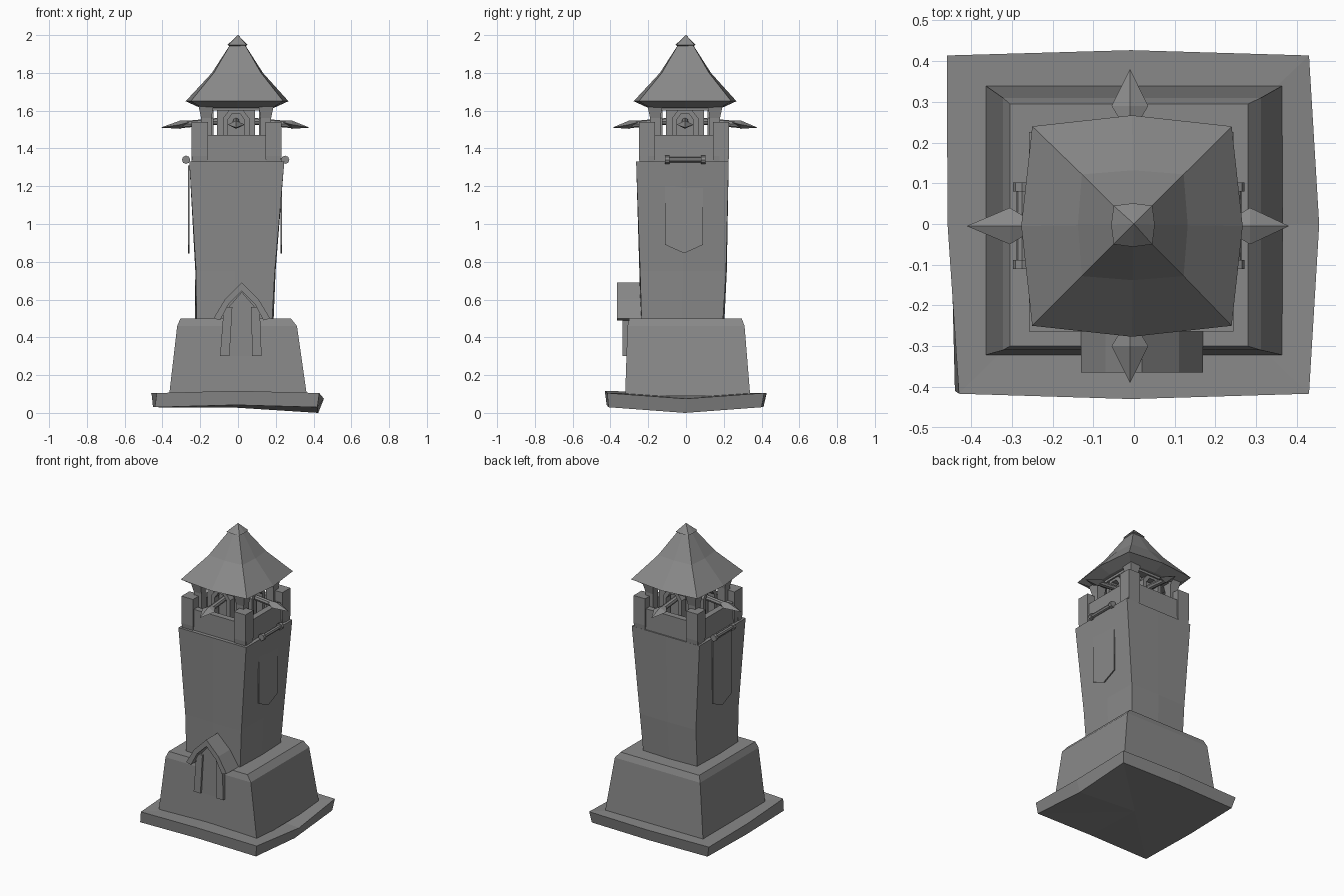
import bpy
import bmesh
from math import pi
from mathutils import Matrix, Vector

cube = bpy.data.objects.get("Cube")
if cube:
    bpy.data.objects.remove(cube, do_unlink=True)

stone = bpy.data.materials.new("grey_stone")
GREY = (0.25, 0.25, 0.25, 1)
stone.diffuse_color = GREY
stone.use_nodes = True
stone.node_tree.nodes["Principled BSDF"].inputs["Base Color"].default_value = GREY


def finish(name, bm, matrix=None):
    if matrix:
        bm.transform(matrix)
    bmesh.ops.recalc_face_normals(bm, faces=bm.faces)
    mesh = bpy.data.meshes.new(name)
    bm.to_mesh(mesh)
    bm.free()
    mesh.materials.append(stone)
    obj = bpy.data.objects.new(name, mesh)
    bpy.context.collection.objects.link(obj)
    return obj


def ring(z, x0, x1, y0, y1, bulge=0.0):
    """Eight points round a rectangle, the side middles pushed outward."""
    xm, ym = (x0 + x1) / 2, (y0 + y1) / 2
    return [Vector(p) for p in (
        (x0, y0, z), (xm, y0 - bulge, z), (x1, y0, z), (x1 + bulge, ym, z),
        (x1, y1, z), (xm, y1 + bulge, z), (x0, y1, z), (x0 - bulge, ym, z))]


def loft(name, rings, matrix=None):
    """Skin a stack of rings and close both ends with fans."""
    bm = bmesh.new()
    rows = [[bm.verts.new(p) for p in r] for r in rings]
    n = len(rows[0])
    for a, b in zip(rows, rows[1:]):
        for i in range(n):
            j = (i + 1) % n
            bm.faces.new((a[i], a[j], b[j], b[i]))
    for row in (rows[0], rows[-1]):
        centre = bm.verts.new(sum((v.co for v in row), Vector()) / n)
        for i in range(n):
            bm.faces.new((row[i], row[(i + 1) % n], centre))
    bmesh.ops.remove_doubles(bm, verts=bm.verts, dist=0.0005)
    return finish(name, bm, matrix)


def box(name, x0, x1, y0, y1, z0, z1, matrix=None):
    return loft(name, [ring(z0, x0, x1, y0, y1), ring(z1, x0, x1, y0, y1)], matrix)


def prism(name, outline, y0, y1, matrix=None):
    """Extrude an outline in x and z along y."""
    bm = bmesh.new()
    face = bm.faces.new([bm.verts.new((x, y0, z)) for x, z in outline])
    out = bmesh.ops.extrude_face_region(bm, geom=[face])["geom"]
    verts = [v for v in out if isinstance(v, bmesh.types.BMVert)]
    bmesh.ops.translate(bm, verts=verts, vec=(0, y1 - y0, 0))
    return finish(name, bm, matrix)


def rod(name, a, b, r0, r1, sides=8):
    a, b = Vector(a), Vector(b)
    bm = bmesh.new()
    bmesh.ops.create_cone(bm, cap_ends=True, segments=sides, radius1=r0,
                          radius2=r1, depth=(b - a).length)
    turn = Vector((0, 0, 1)).rotation_difference(b - a).to_matrix().to_4x4()
    return finish(name, bm, Matrix.Translation((a + b) / 2) @ turn)


# Uneven ground slab
low = ring(0.03, -0.44, 0.42, -0.41, 0.40, 0.01)
top = ring(0.105, -0.445, 0.43, -0.417, 0.414, 0.013)
for r, drop in ((low, 0.03), (top, 0.03)):
    r[1].z += 0.012
    r[3].z -= drop
    r[3].x += 0.012
top[6].x = -0.46
top[0].x = -0.43
low[3].x = 0.425
loft("ground_slab", [low, top])

# Plinth with a chamfered top
loft("plinth", [
    ring(0.09, -0.365, 0.365, -0.322, 0.34),
    ring(0.46, -0.322, 0.312, -0.31, 0.31),
    ring(0.50, -0.305, 0.28, -0.30, 0.295)])

# Flaring tower shaft
loft("tower_shaft", [
    ring(0.48, -0.22, 0.18, -0.235, 0.195, 0.008),
    ring(0.75, -0.222, 0.195, -0.243, 0.212, 0.004),
    ring(1.33, -0.258, 0.245, -0.264, 0.226)])

# Parapet walls and corner merlons
X0, X1, Y0, Y1, T = -0.245, 0.23, -0.25, 0.228, 0.085
for name, x0, x1, y0, y1 in (
        ("front", X0, X1, Y0 + 0.01, Y0 + 0.05), ("back", X0, X1, Y1 - 0.05, Y1 - 0.01),
        ("left", X1 - 0.05, X1 - 0.01, Y0 + 0.02, Y1 - 0.02),
        ("right", X0 + 0.01, X0 + 0.05, Y0 + 0.02, Y1 - 0.02)):
    box(name + "_parapet", x0, x1, y0, y1, 1.32, 1.47)
for side, x in (("right", X0), ("left", X1 - T)):
    for end, y in (("front", Y0), ("back", Y1 - T)):
        loft(f"{end}_{side}_merlon", [
            ring(1.32, x + 0.004, x + T - 0.004, y + 0.004, y + T - 0.004),
            ring(1.36, x, x + T, y, y + T), ring(1.54, x, x + T, y, y + T)])

# Lookout room: corner posts, window arches and spears on each side
MID = Matrix.Translation((-0.01, -0.005, 0))
arch = [(-0.07, 1.33), (-0.07, 1.56), (-0.035, 1.605), (0.035, 1.605), (0.07, 1.56),
        (0.07, 1.33), (0.045, 1.33), (0.045, 1.55), (0.02, 1.585), (-0.02, 1.585),
        (-0.045, 1.55), (-0.045, 1.33)]
box("lookout_core", -0.10, 0.10, -0.10, 0.10, 1.32, 1.62, MID)
for k, (side, reach) in enumerate((("front", 0.385), ("left", 0.39),
                                   ("back", 0.385), ("right", 0.40))):
    spin = MID @ Matrix.Rotation(k * pi / 2, 4, 'Z')
    loft(side + "_post", [
        ring(1.32, 0.13, 0.185, -0.185, -0.13),
        ring(1.56, 0.13, 0.185, -0.185, -0.13),
        ring(1.63, 0.12, 0.20, -0.20, -0.12)], spin)
    prism(side + "_window_arch", arch, -0.165, -0.12, spin)
    box(side + "_lintel", -0.15, 0.15, -0.175, -0.12, 1.60, 1.64, spin)
    shaft = rod(side + "_spear_shaft", (0, -0.08, 1.545), (0, -0.30, 1.525), 0.018, 0.018)
    shaft.data.transform(spin)
    head = [Vector((0, 0, 0)), Vector((0.045, 0, 0)), Vector((0, 0, 0.022)),
            Vector((-0.045, 0, 0)), Vector((0, 0, -0.022))]
    blade = [[Vector((p.x * s, y, z + p.z * s)) for p in head[1:]]
             for y, z, s in ((-0.25, 1.538, 0.4), (-0.295, 1.526, 1), (-reach, 1.51, 0.01))]
    loft(side + "_spear_head", blade, spin)

# Concave pyramid roof and its cap
loft("roof", [
    ring(1.615, -0.19, 0.18, -0.19, 0.18, 0.01),
    ring(1.65, -0.25, 0.24, -0.25, 0.24, 0.027),
    ring(1.80, -0.128, 0.122, -0.128, 0.122, 0.01),
    ring(1.96, -0.035, 0.03, -0.035, 0.03)])
loft("roof_cap", [
    ring(1.94, -0.04, 0.035, -0.04, 0.035),
    ring(1.948, -0.05, 0.045, -0.05, 0.045, 0.006),
    ring(2.0, -0.001, 0.001, -0.001, 0.001)])

# Side banners hanging from rods
pennant = [(-0.1, 1.31), (0.1, 1.31), (0.1, 0.89), (0.0, 0.845), (-0.1, 0.89)]
for side, x, bar in (("left", 0.23, 0.25), ("right", -0.26, -0.275)):
    cloth = prism(side + "_banner", pennant, -0.004, 0.004)
    cloth.data.transform(Matrix.Translation((x, -0.01, 0)) @ Matrix.Rotation(pi / 2, 4, 'Z'))
    rod(side + "_banner_rod", (bar, -0.10, 1.34), (bar, 0.085, 1.34), 0.014, 0.014)
    for y in (-0.11, 0.08):
        rod(side + "_rod_knob", (bar, y, 1.34), (bar, y + 0.022, 1.34), 0.022, 0.022)

# Doorway: pointed hood, jambs and door leaf
hood = [(-0.13, 0.50), (-0.07, 0.60), (0.02, 0.69), (0.11, 0.60), (0.17, 0.50),
        (0.135, 0.49), (0.09, 0.575), (0.02, 0.645), (-0.05, 0.575), (-0.095, 0.49)]
prism("door_hood", hood, -0.365, -0.21)
prism("door_leaf", [(-0.05, 0.30), (-0.05, 0.56), (0.02, 0.64), (0.09, 0.56), (0.075, 0.30)],
      -0.322, -0.21)
for name, foot, head_x in (("right_jamb", -0.095, -0.075), ("left_jamb", 0.075, 0.07)):
    prism(name, [(foot, 0.30), (foot + 0.05, 0.30), (head_x + 0.045, 0.56), (head_x, 0.56)],
          -0.335, -0.23)
